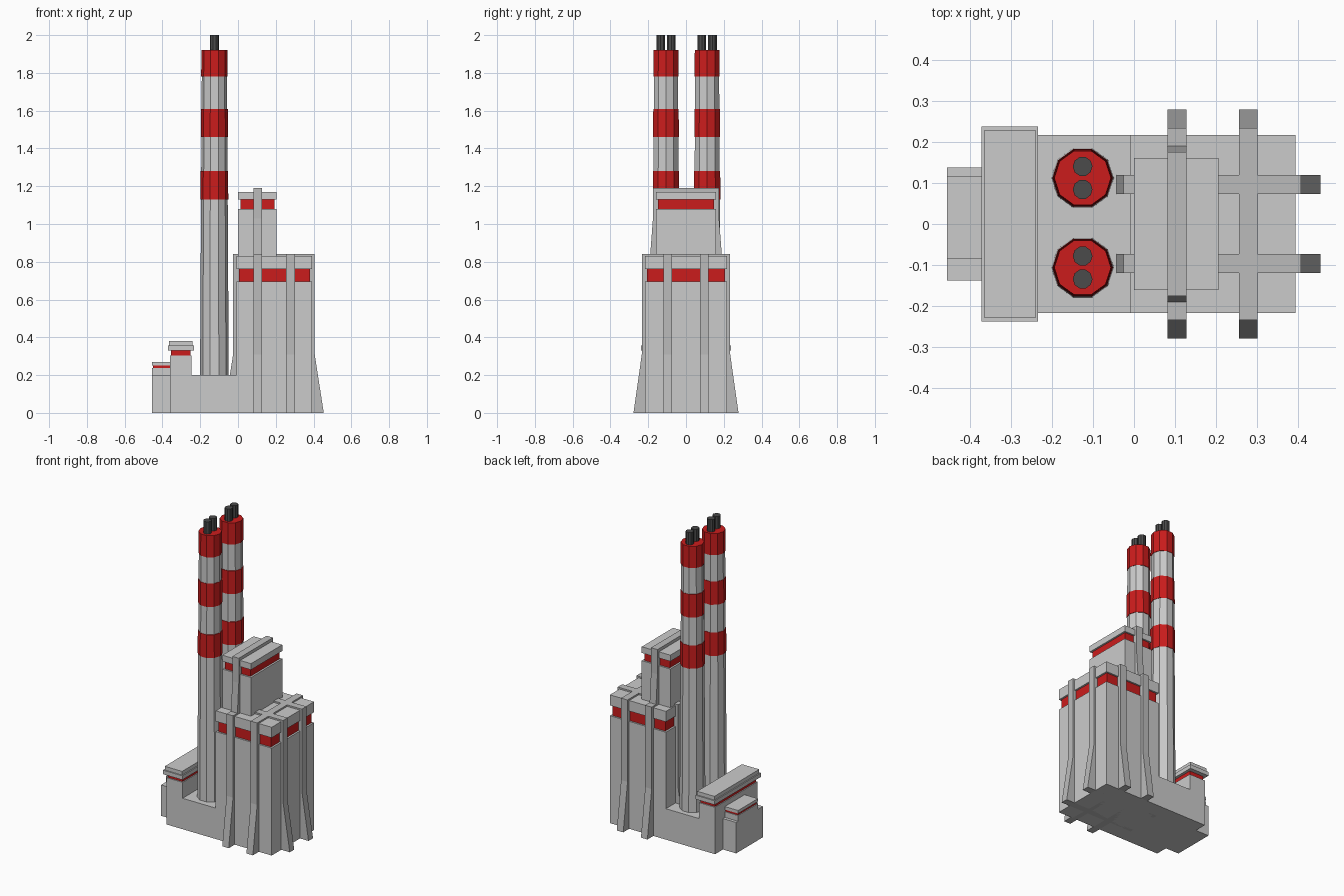
import bpy, bmesh, math

if "Cube" in bpy.data.objects:
    bpy.data.objects.remove(bpy.data.objects["Cube"])


def material(name, rgb):
    m = bpy.data.materials.new(name)
    m.diffuse_color = (*rgb, 1)
    m.use_nodes = True
    m.node_tree.nodes["Principled BSDF"].inputs["Base Color"].default_value = m.diffuse_color
    return m


RED = material("red_paint", (0.6, 0.012, 0.012))
RIB = material("rib_grey", (0.5, 0.5, 0.5))
DARK = material("dark_grey", (0.07, 0.07, 0.07))


def finish(name, bm, mat=None):
    bmesh.ops.recalc_face_normals(bm, faces=bm.faces[:])
    me = bpy.data.meshes.new(name)
    bm.to_mesh(me)
    bm.free()
    if mat:
        me.materials.append(mat)
    ob = bpy.data.objects.new(name, me)
    bpy.context.collection.objects.link(ob)
    return ob


def box(name, x, y, z, mat=None):
    bm = bmesh.new()
    bmesh.ops.create_cube(bm, size=1)
    for v in bm.verts:
        v.co = [a + (b - a) * (c + 0.5) for (a, b), c in zip((x, y, z), v.co)]
    return finish(name, bm, mat)


def drum(name, x, y, z0, z1, r0, r1, mat=None, sides=10):
    bm = bmesh.new()
    loops = [[bm.verts.new((x + r * math.cos(math.tau * i / sides),
                            y + r * math.sin(math.tau * i / sides), z))
              for i in range(sides)] for z, r in ((z0, r0), (z1, r1))]
    for i in range(sides):
        j = (i + 1) % sides
        bm.faces.new((loops[0][i], loops[0][j], loops[1][j], loops[1][i]))
    bm.faces.new(loops[0])
    bm.faces.new(loops[1])
    return finish(name, bm, mat)


def rib(name, along, centre, offset, half_profile, thick=0.046):
    """Flared buttress frame: mirrored (half width, z) profile given thickness."""
    pts = half_profile + [(-w, z) for w, z in reversed(half_profile)]
    bm = bmesh.new()
    ends = []
    for t in (offset - thick / 2, offset + thick / 2):
        ends.append([bm.verts.new((centre + w, t, z) if along == "x"
                                  else (t, centre + w, z)) for w, z in pts])
    bm.faces.new(ends[0])
    bm.faces.new(ends[1])
    for i in range(len(pts)):
        j = (i + 1) % len(pts)
        bm.faces.new((ends[0][i], ends[0][j], ends[1][j], ends[1][i]))
    return finish(name, bm, RIB)


def sym(h):
    return (-h, h)


# Boiler hall: body, recessed red band, roof cap
box("boiler_hall", (-0.008, 0.393), sym(0.217), (0, 0.695))
box("boiler_hall_band", (0.004, 0.381), sym(0.206), (0.695, 0.762), RED)
box("boiler_hall_roof", (-0.008, 0.393), sym(0.217), (0.762, 0.83))

# Upper tower
box("tower", (0, 0.205), sym(0.16), (0.83, 1.08))
box("tower_band", (0.012, 0.193), sym(0.149), (1.08, 1.13), RED)
box("tower_roof", (0, 0.205), sym(0.16), (1.13, 1.17))

# Buttress frames wrapping the hall and tower
for i, x in enumerate((0.105, 0.278)):
    rib(f"hall_cross_rib_{i}", "y", 0, x, [(0.278, 0), (0.234, 0.31), (0.234, 0.84)])
for i, y in enumerate((-0.096, 0.096)):
    rib(f"hall_long_rib_{i}", "x", 0.19, y, [(0.264, 0), (0.216, 0.31), (0.216, 0.84)])
rib("tower_rib", "y", 0, 0.105, [(0.19, 0.83), (0.175, 1.03), (0.175, 1.19)])

# Low base and control block
box("low_base", (-0.245, -0.008), sym(0.217), (0, 0.2))
box("control_block", (-0.36, -0.245), sym(0.217), (0, 0.303))
box("control_block_band", (-0.354, -0.251), sym(0.21), (0.303, 0.33), RED)
box("control_block_eave", (-0.371, -0.233), sym(0.237), (0.33, 0.356))
box("control_block_roof", (-0.364, -0.24), sym(0.229), (0.356, 0.38))

# Entrance annex
box("annex", (-0.455, -0.36), sym(0.137), (0, 0.2))
box("annex_upper", (-0.455, -0.36), (-0.085, 0.117), (0.2, 0.237))
box("annex_band", (-0.45, -0.36), (-0.08, 0.112), (0.237, 0.25), RED)
box("annex_roof", (-0.455, -0.36), (-0.085, 0.117), (0.25, 0.27))

# Striped chimneys with twin flues
CX, Z0, Z1, R0, R1 = -0.125, 0.195, 1.915, 0.076, 0.066


def radius(z):
    return R0 + (R1 - R0) * (z - Z0) / (Z1 - Z0)


for side, y in (("front", -0.106), ("back", 0.112)):
    drum(f"{side}_chimney", CX, y, Z0, Z1, R0, R1)
    for i, (a, b) in enumerate(((1.13, 1.28), (1.46, 1.61), (1.78, 1.92))):
        drum(f"{side}_chimney_band_{i}", CX, y, a, b, radius(a) + 0.003, radius(b) + 0.003, RED)
    for i, dy in enumerate((-0.028, 0.028)):
        drum(f"{side}_flue_{i}", CX, y + dy, 1.9, 2.0, 0.024, 0.024, DARK)
